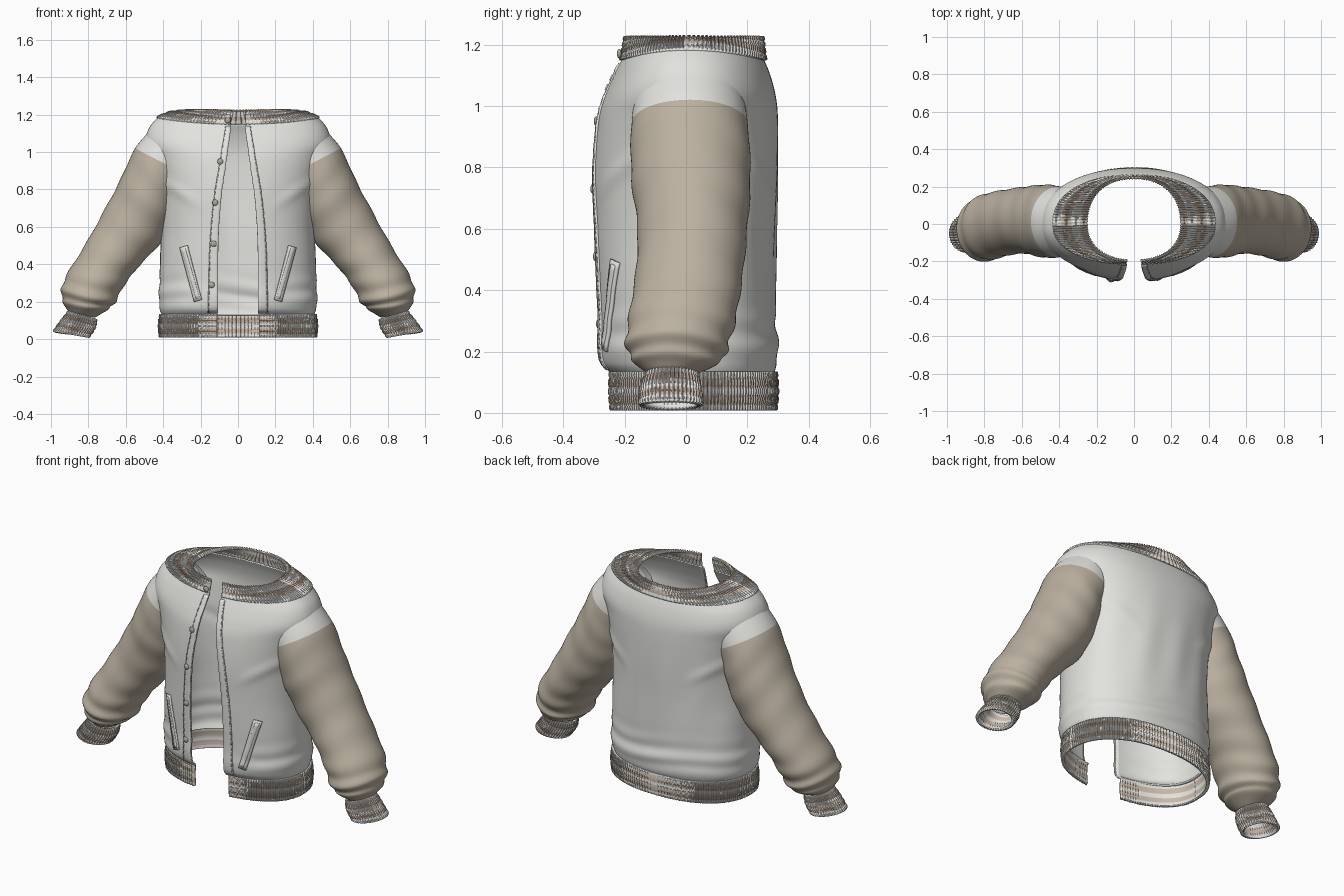
import bpy, bmesh
from math import sin, cos, pi, asin, exp, radians

cube = bpy.data.objects.get("Cube")
if cube:
    bpy.data.objects.remove(cube)

def material(name, rgb):
    m = bpy.data.materials.new(name)
    m.use_nodes = True
    m.diffuse_color = (*rgb, 1)
    m.node_tree.nodes["Principled BSDF"].inputs["Base Color"].default_value = (*rgb, 1)
    return m

WHITE = material("off_white_cloth", (0.76, 0.76, 0.73))
BEIGE = material("beige_sleeve_cloth", (0.50, 0.44, 0.355))
STRIPE = material("tan_stripe", (0.58, 0.48, 0.39))
METAL = material("button_grey", (0.42, 0.40, 0.34))
N = 2.25  # roundness of the body cross-section

def smooth_path(pts, steps):
    """Catmull-Rom through tuples of any length."""
    out = []
    for i in range(len(pts) - 1):
        p = [pts[max(0, min(len(pts) - 1, i + k))] for k in (-1, 0, 1, 2)]
        for s in range(steps):
            t = s / steps
            out.append(tuple(b + 0.5 * t * (c - a + t * (2*a - 5*b + 4*c - d + t * (3*(b - c) + d - a)))
                             for a, b, c, d in zip(*p)))
    return out + [tuple(pts[-1])]

def power(v, e):
    return (abs(v) ** e) * (1 if v >= 0 else -1)

def wrinkle(x, y, z):
    side = min(1, max(0, (abs(x) - 0.17) / 0.12))
    low = 0.014 * sin(z * 60 + 2 * sin(6 * x)) * exp(-((z - 0.25) / 0.09) ** 2)
    fold = 0.03 * side * exp(-((z - 0.78 - 0.6 * (abs(x) - 0.3)) / 0.03) ** 2)
    back = 0.010 * sin(x * 32 + 5 * z) * exp(-((z - 0.6) / 0.22) ** 2) if y > 0 else 0
    return 1 + low * (1 if y > 0 else side) + fold + back

def body_ring(c, cols, folds=False):
    zs, zf, a, df, db, g = c
    t0 = asin((g / a) ** (N / 2))
    pts = []
    for j in range(cols + 1):
        t = t0 + (2 * pi - 2 * t0) * j / cols
        x = a * power(sin(t), 2 / N)
        y = -(df if cos(t) > 0 else db) * power(cos(t), 2 / N)
        z = zf + (zs - zf) * sin(t) ** 2
        w = wrinkle(x, y, z) if folds else 1
        pts.append((x * (1 + (w - 1) * 0.5), y * w, z))
    return pts

def sleeve_ring(c, cols, k=1):
    ox, oz, ix, iz, y0, y1 = c
    pts = []
    for j in range(cols):
        t = 2 * pi * j / cols
        f = k(t) if callable(k) else k
        pts.append(((ox + ix) / 2 + (ox - ix) / 2 * cos(t) * f,
                    (y0 + y1) / 2 - (y1 - y0) / 2 * sin(t) * f,
                    (oz + iz) / 2 + (oz - iz) / 2 * cos(t) * f))
    return pts

def loft(rings, closed=False, rib=0.0, bands=1):
    """Skin the rings; ribs push columns outward, bands alternate the material."""
    bm = bmesh.new()
    rows = [[bm.verts.new(p) for p in r] for r in rings]
    n, last = len(rows[0]), len(rows) - 1
    for i in range(last):
        for j in range(n if closed else n - 1):
            k = (j + 1) % n
            f = bm.faces.new((rows[i][j], rows[i][k], rows[i + 1][k], rows[i + 1][j]))
            f.material_index = int((i + 0.5) / last * bands) % 2
    if rib:
        bm.normal_update()
        for i, row in enumerate(rows):
            groove = 0.45 if (i * bands) % last == 0 else 1
            for j, v in enumerate(row):
                v.co += v.normal * rib * groove * (j % 4 in (1, 2))
    return bm

def finish(name, bm, mats, thick=0.0, mirror=False, angle=50):
    me = bpy.data.meshes.new(name)
    bm.to_mesh(me)
    bm.free()
    for m in mats:
        me.materials.append(m)
    me.polygons.foreach_set("use_smooth", [True] * len(me.polygons))
    me.set_sharp_from_angle(angle=radians(angle))
    ob = bpy.data.objects.new(name, me)
    bpy.context.scene.collection.objects.link(ob)
    if thick:
        s = ob.modifiers.new("thickness", 'SOLIDIFY')
        s.thickness, s.offset = thick, -1
    if mirror:
        m = ob.modifiers.new("mirror", 'MIRROR')
        m.use_clip = m.use_mirror_merge = False
    return ob

# Body shell: side z, front z, half width, front depth, back depth, half opening
TORSO = smooth_path([
    (.125, .125, .405, .245, .285, .11), (.16, .16, .418, .28, .295, .11),
    (.22, .22, .423, .29, .30, .11), (.30, .30, .42, .288, .292, .11),
    (.45, .45, .415, .295, .293, .11), (.60, .60, .41, .30, .295, .105),
    (.78, .78, .42, .304, .30, .09), (.95, .95, .46, .288, .30, .065),
    (1.05, 1.03, .495, .265, .293, .055), (1.13, 1.10, .475, .235, .275, .045),
    (1.19, 1.15, .425, .21, .255, .04)], 8)
finish("body", loft([body_ring(c, 144, True) for c in TORSO]), [WHITE], 0.012)

# Ribbed hem and collar, striped
HEM = smooth_path([(.008, .008, .418, .25, .293, .112), (.07, .07, .424, .255, .298, .112),
                   (.135, .135, .416, .252, .294, .112)], 10)
finish("hem_band", loft([body_ring(c, 600) for c in HEM], rib=0.006, bands=5), [WHITE, STRIPE], 0.014)
COLLAR = smooth_path([
    (1.185, 1.148, .436, .214, .26, .042), (1.212, 1.175, .375, .208, .256, .04),
    (1.222, 1.20, .31, .204, .253, .038), (1.224, 1.224, .262, .20, .25, .036),
    (1.21, 1.218, .25, .192, .242, .036)], 5)
finish("collar", loft([body_ring(c, 480) for c in COLLAR], rib=0.006, bands=5), [WHITE, STRIPE], 0.012)

def ring_at(z):
    return min(TORSO, key=lambda c: abs(c[1] - z))

def front_y(x, z):
    c = ring_at(z)
    y = -c[3] * max(0, 1 - (abs(x) / c[2]) ** N) ** (1 / N)
    return y * wrinkle(x, y, z)

# Sleeves: outer point, inner point (x, z each), front y, back y
SLEEVE = smooth_path([
    (.44, 1.15, .24, .88, -.17, .19), (.55, 1.02, .30, .78, -.18, .205),
    (.63, .85, .34, .66, -.177, .21), (.72, .68, .41, .52, -.158, .20),
    (.82, .50, .52, .40, -.165, .185), (.915, .345, .60, .30, -.185, .165),
    (.945, .25, .655, .20, -.195, .14), (.925, .175, .70, .155, -.17, .11),
    (.895, .135, .765, .115, -.12, .03)], 10)

def creases(i):
    u = i / (len(SLEEVE) - 1)
    amp = (0.012 + 0.03 * exp(-((u - 0.78) / 0.13) ** 2)) * min(1, 4 * u) * min(1, 6 * (1 - u))
    return lambda t: 1 + amp * sin(52 * u + 1.3 * sin(t + 0.6) + 0.8 * cos(2 * t))

bm = loft([sleeve_ring(c, 72, creases(i)) for i, c in enumerate(SLEEVE)], closed=True)
# White shoulder cap above the sloping seam
seam, slope = (.55, 0, 1.02), (-.46, 0, .89)
bmesh.ops.bisect_plane(bm, geom=bm.verts[:] + bm.edges[:] + bm.faces[:], plane_co=seam, plane_no=slope)
hidden = []
for f in bm.faces:
    p = f.calc_center_median()
    f.material_index = int((p.x - seam[0]) * slope[0] + (p.z - seam[2]) * slope[2] > 0)
    c = ring_at(p.z)
    if (abs(p.x) / c[2]) ** N + (abs(p.y) / (c[3] if p.y < 0 else c[4])) ** N < 0.8:
        hidden.append(f)
bmesh.ops.delete(bm, geom=hidden, context='FACES')
finish("sleeves", bm, [BEIGE, WHITE], mirror=True)

# Ribbed cuffs
CUFF = smooth_path([(.905, .15, .757, .108, -.13, .035), (.945, .10, .765, .06, -.147, .047),
                    (.988, .04, .80, .008, -.15, .05)], 10)
finish("cuffs", loft([sleeve_ring(c, 176) for c in CUFF], closed=True, rib=0.006, bands=5),
       [WHITE, STRIPE], 0.014, mirror=True)

def plate(bm, place, nu, nv, lift):
    """Grid laid on the front of the body; place(u, v) gives x and z."""
    rows = []
    for i in range(nv + 1):
        row = []
        for j in range(nu + 1):
            x, z = place(j / nu, i / nv)
            row.append(bm.verts.new((x, front_y(x, z) - lift, z)))
        rows.append(row)
    for i in range(nv):
        for j in range(nu):
            bm.faces.new((rows[i][j], rows[i][j + 1], rows[i + 1][j + 1], rows[i + 1][j]))

# Front edge strips with stitching
def placket(u, v):
    z = .14 + 1.0 * v
    return ring_at(z)[5] - .003 + u * (.055 - .025 * v), z

bm = bmesh.new()
plate(bm, placket, 3, 60, 0.006)
finish("front_edge_strips", bm, [WHITE], 0.008, mirror=True)
bm = bmesh.new()
for k in range(32):
    plate(bm, lambda u, v: placket(.9 + .07 * u, (k + .2 + .6 * v) / 32), 1, 1, 0.009)
finish("front_stitches", bm, [WHITE], 0.005, mirror=True)

# Slanted pocket welts: outer frame and raised centre
for name, width, inset, lift in (("pocket_frames", .04, 0, .010), ("pocket_welts", .018, .012, .015)):
    bm = bmesh.new()
    plate(bm, lambda u, v: (.215 + .078 * v + (u - .5) * width,
                            .205 + inset + (.29 - 2 * inset) * v - (u - .5) * width * .3), 3, 14, lift)
    finish(name, bm, [WHITE], 0.009, mirror=True)

# Snap buttons on one side
for i, (x, z) in enumerate([(-.14, .29), (-.13, .51), (-.122, .73), (-.095, .95), (-.055, 1.17)]):
    bpy.ops.mesh.primitive_uv_sphere_add(segments=20, ring_count=10, radius=0.016,
                                         location=(x, front_y(x, z) - 0.008, z))
    b = bpy.context.object
    b.name = f"button_{i + 1}"
    b.scale.y = 0.5
    b.data.materials.append(METAL)
    bpy.ops.object.shade_smooth()
